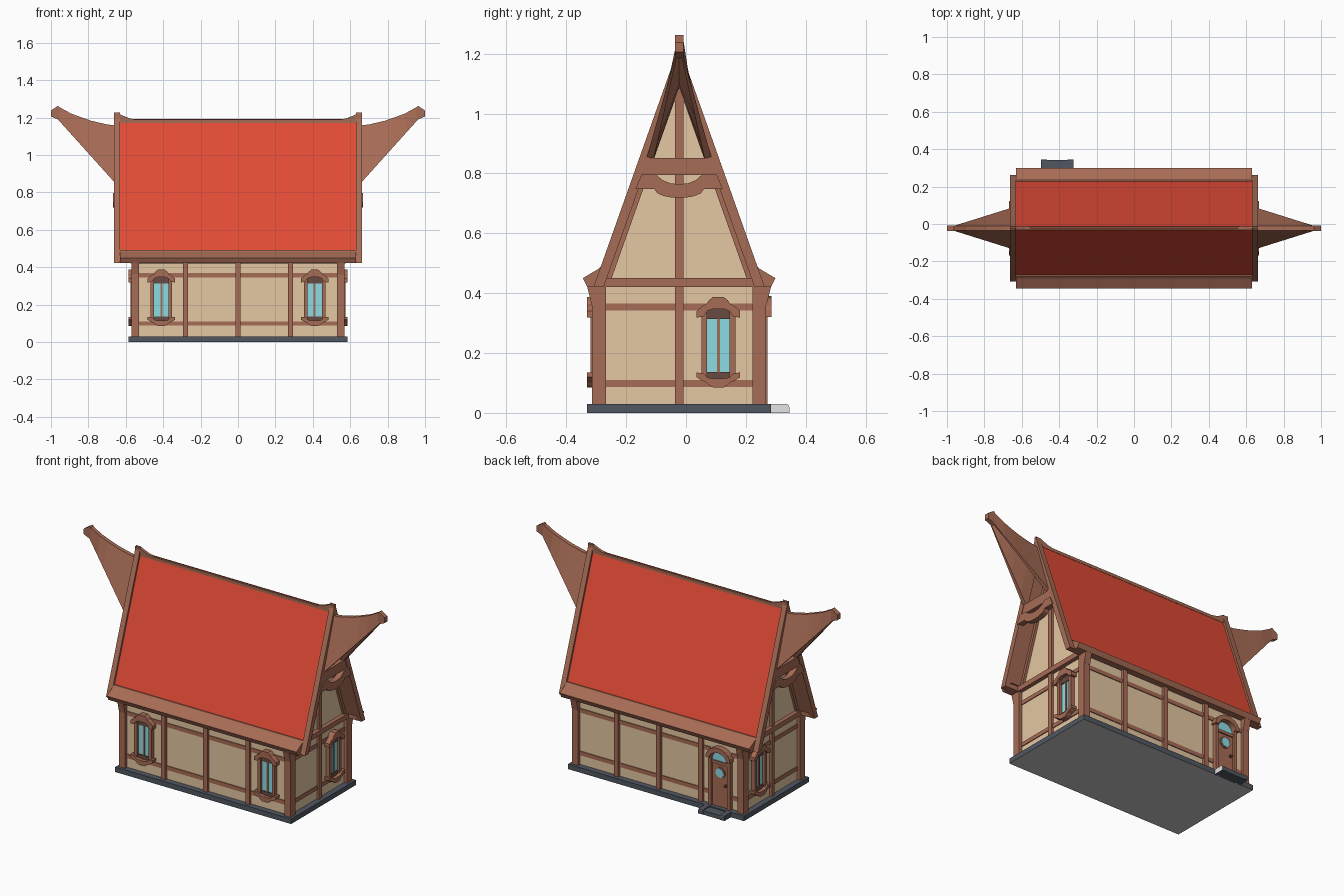
import bpy, bmesh, math

if "Cube" in bpy.data.objects:
    bpy.data.objects.remove(bpy.data.objects["Cube"])

Y0 = -0.023          # centre line of the house
WX, WY = 0.55, 0.272  # half length and half depth of the walls


def material(name, r, g, b):
    m = bpy.data.materials.new(name)
    m.diffuse_color = (r, g, b, 1)
    m.use_nodes = True
    m.node_tree.nodes["Principled BSDF"].inputs["Base Color"].default_value = m.diffuse_color
    return m


WOOD = material("brown wood", 0.39, 0.15, 0.092)
DARK = material("dark wood", 0.14, 0.07, 0.055)
RED = material("red roof", 0.77, 0.07, 0.037)
PLASTER = material("tan plaster", 0.78, 0.57, 0.36)
GLASS = material("blue glass", 0.265, 0.72, 0.78)
SLATE = material("dark slate", 0.082, 0.097, 0.12)
PALE = material("pale stone", 0.78, 0.78, 0.78)
UNDER = material("grey underside", 0.55, 0.55, 0.55)


# Frames turn (u across, z up, w outwards) into world positions
def front(u, z, w): return (u, Y0 - WY - w, z)
def back(u, z, w): return (u, Y0 + WY + w, z)
def right(u, z, w): return (WX + w, Y0 + u, z)
def left(u, z, w): return (-WX - w, Y0 + u, z)
def across(u, z, w): return (w, Y0 + u, z)


def loft(name, rings, mat):
    bm = bmesh.new()
    loops = [[bm.verts.new(p) for p in r] for r in rings]
    n = len(loops[0])
    for a, b in zip(loops, loops[1:]):
        for i in range(n):
            j = (i + 1) % n
            bm.faces.new((a[i], a[j], b[j], b[i]))
    bm.faces.new(loops[0])
    bm.faces.new(loops[-1])
    bmesh.ops.recalc_face_normals(bm, faces=bm.faces)
    me = bpy.data.meshes.new(name)
    bm.to_mesh(me)
    bm.free()
    me.materials.append(mat)
    ob = bpy.data.objects.new(name, me)
    bpy.context.collection.objects.link(ob)
    return ob


def prism(name, pts, w0, w1, frame, mat):
    return loft(name, [[frame(u, z, w) for u, z in pts] for w in (w0, w1)], mat)


def rect(name, u0, u1, z0, z1, w0, w1, frame, mat=WOOD):
    return prism(name, [(u0, z0), (u1, z0), (u1, z1), (u0, z1)], w0, w1, frame, mat)


def sym(pts):
    return pts + [(-u, z) for u, z in reversed(pts) if u > 1e-6]


def paint(ob, mat, test):
    ob.data.materials.append(mat)
    for p in ob.data.polygons:
        if test(p.normal):
            p.material_index = 1


def slope(z, inset=0.0):
    return (1.226 - z) * 0.355 - inset


def rafter_pair(name, z0, outer, inner, w0, w1, frame, mat=WOOD):
    # two leaning strips that meet at the ridge
    obs = []
    for m in (1, -1):
        pts = [(m * slope(z0, outer), z0), (0, 1.226 - outer / 0.355),
               (0, 1.226 - inner / 0.355), (m * slope(z0, inner), z0)]
        obs.append(prism(name, pts, w0, w1, frame, mat))
    return obs


# Plinth and plastered body
base = rect("plinth", -0.3075, 0.3075, 0, 0.03, -0.585, 0.585, across, SLATE)
paint(base, UNDER, lambda n: n.z < -0.9)
prism("plaster_walls", sym([(WY, 0.03), (WY, 0.42), (0.252, 0.425), (0, 1.13)]),
      -WX, WX, across, PLASTER)

# Timber frame: corner posts with eave brackets
for sx in (1, -1):
    for sy in (1, -1):
        a, b = sorted((sy * 0.245, sy * 0.291))
        c, d = sorted((sx * 0.53, sx * 0.57))
        rect("corner_post", a, b, 0.03, 0.425, c, d, across)
        prism("eave_bracket", [(sy * 0.28, 0.36), (sy * 0.292, 0.36),
              (sy * 0.308, 0.425), (sy * 0.28, 0.425)], c, d, across, WOOD)

# Long wall posts and rails
for f in (front, back):
    for x in (-0.28, 0, 0.28):
        rect("wall_post", x - 0.014, x + 0.014, 0.03, 0.43, 0, 0.016, f)
    for z in (0.087, 0.344):
        if f is front:
            rect("wall_rail", -0.54, 0.54, z, z + 0.024, 0, 0.005, f)
        else:
            rect("wall_rail", -0.34, 0.54, z, z + 0.024, 0, 0.005, f)
            rect("wall_rail", -0.54, -0.48, z, z + 0.024, 0, 0.005, f)

# Gable ends
for f in (right, left):
    rect("gable_post", -0.014, 0.014, 0.03, 1.08, 0, 0.014, f)
    for z in (0.087, 0.342):
        rect("gable_rail", -0.26, 0.26, z, z + 0.023, 0, 0.005, f)
    rect("gable_beam", -0.265, 0.265, 0.42, 0.45, 0, 0.024, f)
    rafter_pair("gable_rafter", 0.43, 0.03, 0.05, 0, 0.015, f)
    rafter_pair("barge_board", 0.422, 0, 0.034, 0.08, 0.112, f)
    prism("upper_collar", sym([(0.127, 0.795), (0.107, 0.852)]), 0.075, 0.108, f, WOOD)
    lower = [(0.125, 0.797), (0.146, 0.748), (0.083, 0.748)]
    lower += [(0.083 * math.cos(t), 0.748 - 0.03 * math.sin(t))
              for t in (0.5, 0.9, 1.25)]
    upper = [(0.03, 0.767), (0.055, 0.777), (0.078, 0.797)]
    ring = lower + [(0, 0.718)] + [(-u, z) for u, z in reversed(lower)]
    ring += [(-u, z) for u, z in reversed(upper)] + [(0, 0.764)] + upper
    prism("curved_collar", ring, 0.085, 0.118, f, WOOD)

# Roof slabs: wood with red upper faces
for ob in rafter_pair("roof_slope", 0.45, 0.012, 0.033, -0.632, 0.632, across):
    paint(ob, RED, lambda n: n.z > 0.2)

# Flared eaves
for m in (1, -1):
    prism("eave_trim", [(m * u, z) for u, z in [(0.25, 0.493), (0.257, 0.493), (0.268, 0.482),
          (0.322, 0.45), (0.308, 0.422), (0.25, 0.422)]], -0.63, 0.63, across, WOOD)

# Ridge cap, rising at both ends
ends = [(0.55, 1.19), (0.58, 1.196), (0.61, 1.208), (0.635, 1.219), (0.662, 1.221)]
path = [(-x, z) for x, z in reversed(ends)] + ends
loft("ridge_cap", [[across(0.009, 1.172, x), across(0.009, z, x),
                    across(-0.009, z, x), across(-0.009, 1.172, x)] for x, z in path], WOOD)

# Horns: hollow hoods that narrow to a solid tip
tops = [(0.64, 1.156), (0.657, 1.158), (0.70, 1.163), (0.785, 1.183),
        (0.84, 1.202), (0.893, 1.222), (0.963, 1.26)]
for s in (1, -1):
    rings = []
    for x, zt in tops:
        t = max(x - 0.657, 0) / 0.306
        zb = 0.85 + t * 0.34
        hw = 0.109 + (0.013 - 0.109) * t
        iw = hw * 0.8 - 0.002
        za = zb + (zt - zb) * (0.8 - 0.6 * t)
        sec = [(hw, zb), (0.012, zt), (-0.012, zt), (-hw, zb), (-iw, zb), (0, za), (iw, zb)]
        rings.append([across(u, z, s * x) for u, z in sec])
    loft("ridge_horn", rings, WOOD)
    loft("horn_tip", [[across(u, z, s * x) for u, z in
         ((0.014, a), (0.014, b), (-0.014, b), (-0.014, a))]
         for x, a, b in ((0.955, 1.185, 1.257), (0.963, 1.19, 1.262), (1.0, 1.206, 1.238))], WOOD)


# Windows
def window(f, c):
    rect("window_glass", c - 0.04, c + 0.04, 0.135, 0.32, 0, 0.008, f, GLASS)
    rect("window_mullion", c - 0.005, c + 0.005, 0.135, 0.32, 0, 0.013, f)
    rect("window_head", c - 0.042, c + 0.042, 0.314, 0.355, 0, 0.014, f, DARK)
    rect("window_sill", c - 0.042, c + 0.042, 0.105, 0.137, 0, 0.014, f, DARK)
    for m in (1, -1):
        u0, u1 = sorted((c + m * 0.038, c + m * 0.057))
        rect("window_jamb", u0, u1, 0.12, 0.35, 0, 0.024, f)
    outer = [(0.073, 0.318), (0.073, 0.34), (0.055, 0.356), (0.04, 0.364), (0.032, 0.376), (0.018, 0.387)]
    inner = [(0.018, 0.347), (0.036, 0.341), (0.05, 0.322)]
    arch = outer + [(-u, z) for u, z in reversed(outer)]
    arch += [(-u, z) for u, z in reversed(inner)] + inner
    prism("window_arch", [(c + u, z) for u, z in arch], 0, 0.035, f, WOOD)
    # lower arch is the same shape upside down, a little flatter
    prism("window_lower_arch", [(c + u, 0.135 - (z - 0.318) * 0.72) for u, z in arch],
          0, 0.035, f, WOOD)


for f, c in ((front, -0.41), (front, 0.41), (right, 0.131), (left, 0.131)):
    window(f, c)


# Door
def arc(r, h, z, n=10):
    return [(DX + r * math.cos(math.pi * i / n), z + h * math.sin(math.pi * i / n))
            for i in range(n + 1)]


def disc(r, z, u=0, n=16):
    return [(DX + u + r * math.cos(2 * math.pi * i / n), z + r * math.sin(2 * math.pi * i / n))
            for i in range(n)]


DX = -0.41
rect("door_panel", DX - 0.056, DX + 0.056, 0.03, 0.295, 0, 0.01, back)
prism("door_transom", arc(0.056, 0.06, 0.3), 0, 0.008, back, GLASS)
rect("door_lintel", DX - 0.058, DX + 0.058, 0.285, 0.302, 0, 0.018, back)
for m in (1, -1):
    u0, u1 = sorted((DX + m * 0.053, DX + m * 0.073))
    rect("door_jamb", u0, u1, 0.03, 0.335, 0, 0.024, back)
prism("door_arch", arc(0.082, 0.07, 0.32) + arc(0.056, 0.042, 0.32)[::-1], 0, 0.036, back, WOOD)
prism("door_porthole_rim", disc(0.034, 0.235), 0.01, 0.016, back, WOOD)
prism("door_porthole_glass", disc(0.027, 0.235), 0.014, 0.019, back, GLASS)
prism("door_knob", disc(0.008, 0.165, -0.038, 8), 0.01, 0.024, back, DARK)

# Doorstep with rounded cheeks
side = [(0.30, 0), (0.368, 0), (0.368, 0.02), (0.365, 0.027), (0.358, 0.03), (0.30, 0.03)]
for x0, x1 in ((-0.497, -0.465), (-0.355, -0.323)):
    cheek = prism("step_cheek", side, x0, x1, across, SLATE)
    paint(cheek, PALE, lambda n: n.x > 0.9)
rect("doorstep", 0.30, 0.366, 0, 0.024, -0.466, -0.354, across, SLATE)
